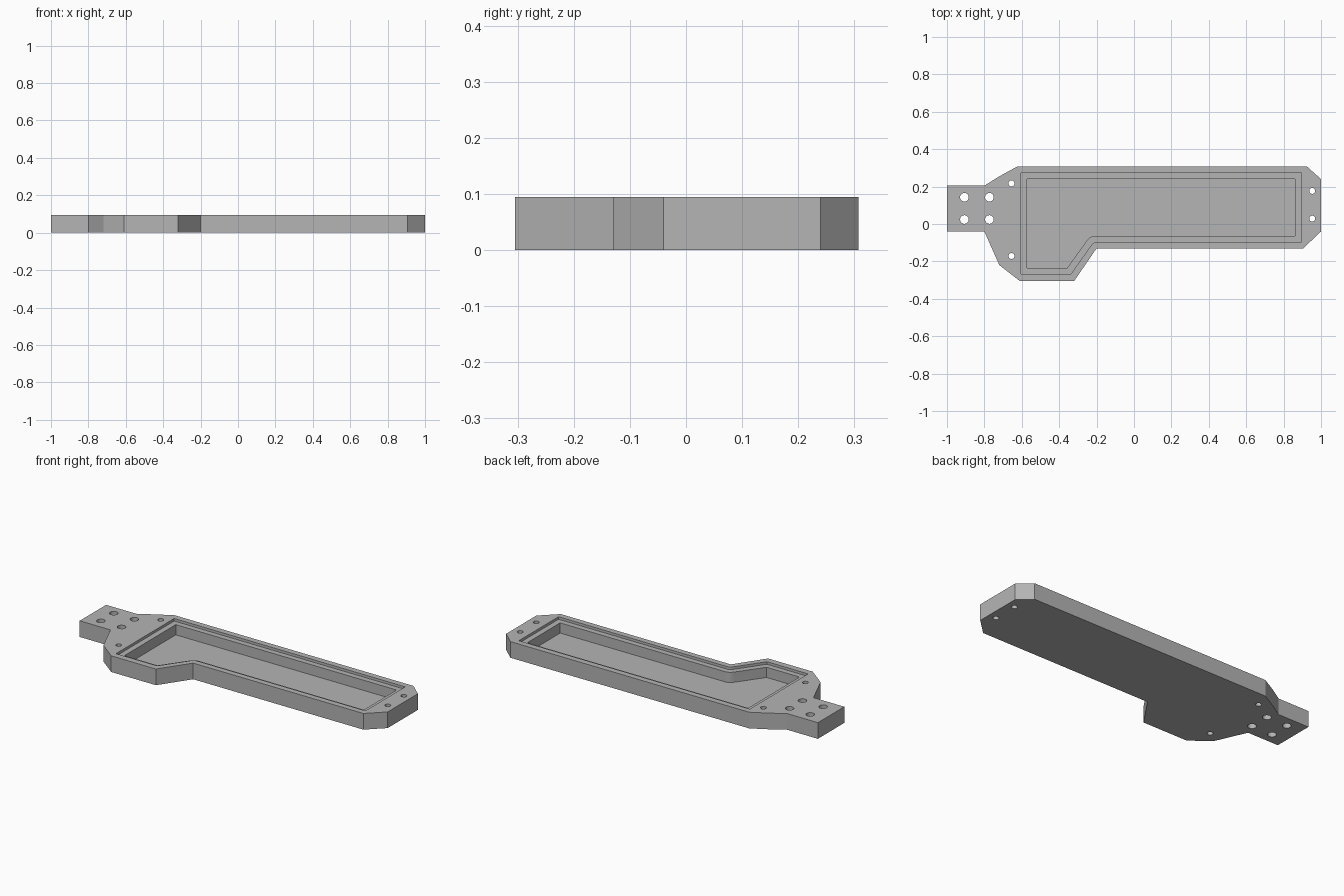
import bpy
import bmesh
from math import cos, sin, tau

cube = bpy.data.objects.get("Cube")
if cube:
    bpy.data.objects.remove(cube, do_unlink=True)

HEIGHT = 0.095
LEDGE_Z = 0.08
FLOOR_Z = 0.02

grey = bpy.data.materials.new("plain grey")
grey.use_nodes = True
grey.diffuse_color = (0.46, 0.46, 0.46, 1)
grey.node_tree.nodes["Principled BSDF"].inputs["Base Color"].default_value = grey.diffuse_color


def prism(name, outline, bottom, top):
    """Extrude a flat outline between two heights."""
    bm = bmesh.new()
    face = bm.faces.new([bm.verts.new((x, y, bottom)) for x, y in outline])
    solid = bmesh.ops.extrude_face_region(bm, geom=[face])
    for v in solid["geom"]:
        if isinstance(v, bmesh.types.BMVert):
            v.co.z = top
    bmesh.ops.recalc_face_normals(bm, faces=bm.faces)
    mesh = bpy.data.meshes.new(name)
    bm.to_mesh(mesh)
    bm.free()
    mesh.materials.append(grey)
    obj = bpy.data.objects.new(name, mesh)
    bpy.context.collection.objects.link(obj)
    return obj


def cut(target, cutter):
    """Subtract a cutter from the target, then discard it."""
    cutter.hide_render = True
    mod = target.modifiers.new(cutter.name, 'BOOLEAN')
    mod.operation = 'DIFFERENCE'
    mod.solver = 'EXACT'
    mod.object = cutter
    bpy.context.view_layer.objects.active = target
    bpy.ops.object.modifier_apply(modifier=mod.name)
    bpy.data.objects.remove(cutter, do_unlink=True)


def circle(x, y, r, sides=32):
    return [(x + r * cos(tau * i / sides), y + r * sin(tau * i / sides)) for i in range(sides)]


def fillet(a, b, c, steps=6):
    """Rounded corner from a to c, pulled towards b."""
    return [tuple((1 - t) ** 2 * p + 2 * t * (1 - t) * q + t * t * r for p, q, r in zip(a, b, c))
            for t in (i / steps for i in range(steps + 1))]


# Tray body with mounting tab
body = prism("tray_body", [
    (-1, 0.205), (-0.8, 0.205), (-0.72, 0.255), (-0.625, 0.307),
    (0.925, 0.307), (1, 0.24), (1, -0.04), (0.905, -0.13),
    (-0.2, -0.13), (-0.32, -0.305), (-0.61, -0.305), (-0.72, -0.22),
    (-0.8, -0.04), (-1, -0.04)], 0, HEIGHT)

# Shallow lid recess
recess = [(-0.605, 0.272), (0.895, 0.272), (0.895, -0.096)]
recess += fillet((-0.195, -0.096), (-0.217, -0.096), (-0.23, -0.115))
recess += [(-0.338, -0.268), (-0.605, -0.268)]
cut(body, prism("lid_recess", recess, LEDGE_Z, HEIGHT + 0.05))

# Deep pocket inside the ledge
pocket = [(-0.572, 0.24), (0.862, 0.24), (0.862, -0.064)]
pocket += fillet((-0.21, -0.064), (-0.234, -0.064), (-0.253, -0.09))
pocket += [(-0.358, -0.236), (-0.572, -0.236)]
cut(body, prism("deep_pocket", pocket, FLOOR_Z, HEIGHT + 0.05))

# Through holes: four in the tab, four for the lid
holes = [(x, y, 0.023) for x in (-0.907, -0.773) for y in (0.024, 0.143)]
holes += [(-0.655, 0.217, 0.016), (-0.655, -0.171, 0.016),
          (0.953, 0.177, 0.016), (0.953, 0.029, 0.016)]
for x, y, r in holes:
    cut(body, prism("screw_hole", circle(x, y, r), -0.05, HEIGHT + 0.05))

# Smooth hole walls and fillets, sharp edges elsewhere
bpy.ops.object.select_all(action='DESELECT')
body.select_set(True)
bpy.context.view_layer.objects.active = body
bpy.ops.object.shade_smooth_by_angle(angle=0.4)
